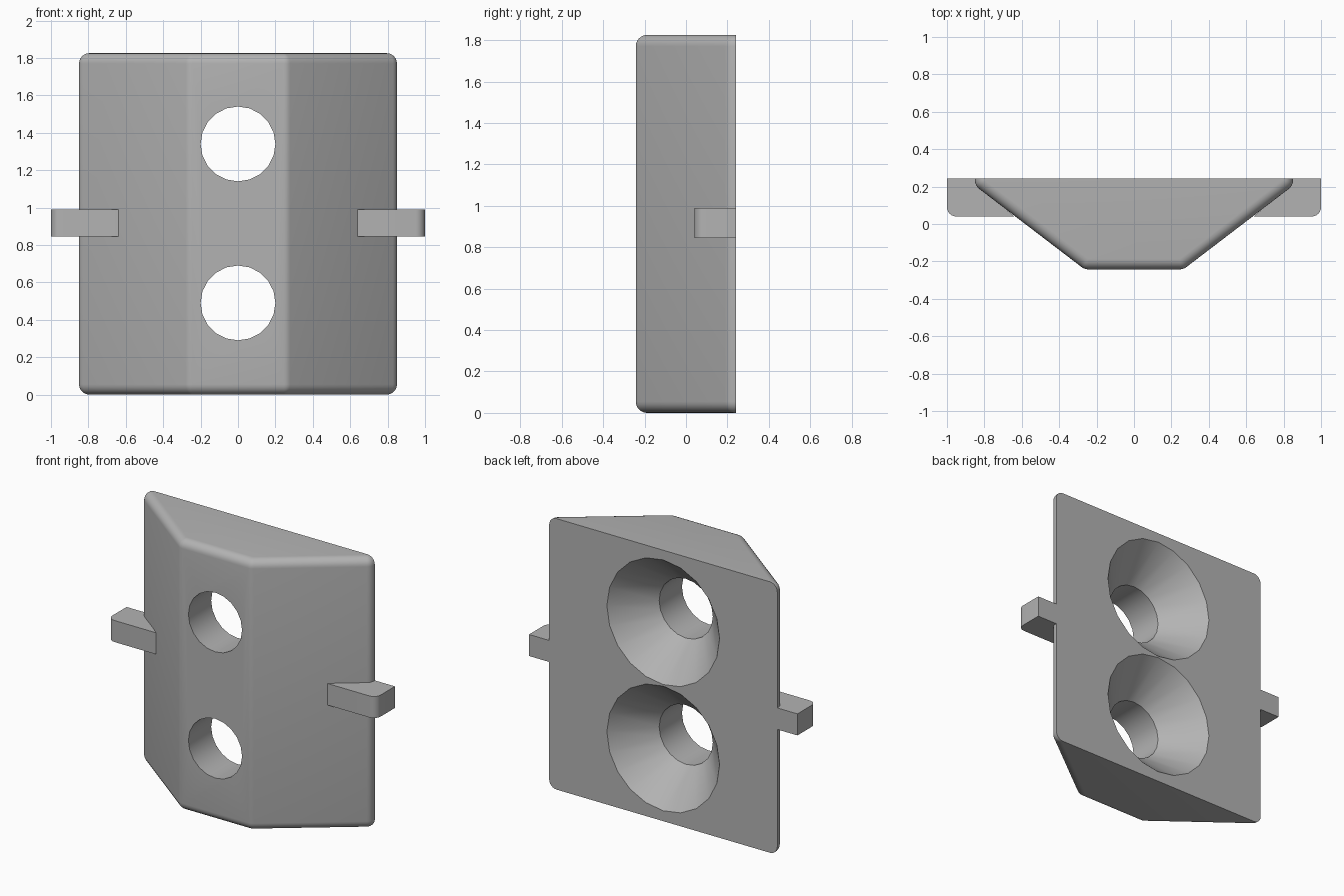
import bpy, bmesh, math
from mathutils import Vector

if "Cube" in bpy.data.objects:
    bpy.data.objects.remove(bpy.data.objects["Cube"])

HALF_W, HEIGHT, BACK = 0.85, 1.825, 0.2425
FRONT_X, SHOULDER_Y, R = 0.264, 0.205, 0.055
HOLE_Z = (0.49, 1.34)

grey = bpy.data.materials.new("plain grey")
grey.use_nodes = True
COLOUR = (0.45, 0.45, 0.45, 1)
grey.diffuse_color = COLOUR
grey.node_tree.nodes["Principled BSDF"].inputs["Base Color"].default_value = COLOUR


def finish(bm, name):
    bmesh.ops.recalc_face_normals(bm, faces=bm.faces)
    mesh = bpy.data.meshes.new(name)
    bm.to_mesh(mesh)
    bm.free()
    mesh.materials.append(grey)
    obj = bpy.data.objects.new(name, mesh)
    bpy.context.collection.objects.link(obj)
    return obj


def smooth(obj):
    bpy.ops.object.select_all(action="DESELECT")
    obj.select_set(True)
    bpy.context.view_layer.objects.active = obj
    bpy.ops.object.shade_smooth_by_angle(angle=math.radians(30))


def sweep(start, end, steps):
    return [start + (end - start) * i / steps for i in range(steps + 1)]


# Body: hull of rounded corners around a trapezoid, square at the back
slope = math.atan2(SHOULDER_Y + BACK, HALF_W - FRONT_X)
side_turn = math.pi / 2 - slope
front_centre = (FRONT_X - R * math.tan(slope / 2), -BACK + R)
side_centre = (HALF_W - R, SHOULDER_Y + R * math.tan(side_turn / 2))
corners = [(front_centre, sweep(-math.pi / 2, -side_turn, 3)),
           (side_centre, sweep(-side_turn, 0, 4)),
           ((HALF_W - R, BACK), [0])]
bm = bmesh.new()
for mirror in (-1, 1):
    for (cx, cy), turns in corners:
        for turn in turns:
            for tilt in sweep(0, math.pi / 2, 6):
                reach = R * math.cos(tilt)
                x = mirror * (cx + reach * math.cos(turn))
                y = min(cy + reach * math.sin(turn), BACK)
                rise = R - R * math.sin(tilt)
                bm.verts.new((x, y, rise))
                bm.verts.new((x, y, HEIGHT - rise))
bmesh.ops.remove_doubles(bm, verts=bm.verts, dist=0.0005)
hull = bmesh.ops.convex_hull(bm, input=bm.verts)
bmesh.ops.delete(bm, geom=list({v for v in hull["geom_interior"] + hull["geom_unused"]
                                if isinstance(v, bmesh.types.BMVert)}), context="VERTS")
bmesh.ops.dissolve_limit(bm, angle_limit=math.radians(0.5),
                         verts=bm.verts, edges=bm.edges)
body = finish(bm, "body")


# Cutters: a straight bore at the front that flares into a cone at the back
def bore_cutter(z, sides=20):
    bm = bmesh.new()
    flare = (0.42 - 0.2) / BACK
    rings = []
    for y, radius in ((-0.4, 0.2), (0, 0.2), (0.3, 0.2 + flare * 0.3)):
        rings.append([bm.verts.new((radius * math.cos(a), y, z + radius * math.sin(a)))
                      for a in (math.tau * i / sides for i in range(sides))])
    for a, b in zip(rings, rings[1:]):
        for i in range(sides):
            j = (i + 1) % sides
            bm.faces.new((a[i], a[j], b[j], b[i]))
    bm.faces.new(rings[0])
    bm.faces.new(rings[-1])
    cutter = finish(bm, "bore_cutter")
    cutter.hide_render = True
    return cutter


for z in HOLE_Z:
    cutter = bore_cutter(z)
    cut = body.modifiers.new("bore", "BOOLEAN")
    cut.operation, cut.solver, cut.object = "DIFFERENCE", "EXACT", cutter
    bpy.context.view_layer.objects.active = body
    bpy.ops.object.modifier_apply(modifier=cut.name)
    bpy.data.objects.remove(cutter)
smooth(body)


# Side tabs: extruded profile with a rounded outer front corner
def tab(side, name):
    r, front = 0.05, 0.04
    outline = [(0.8, 0.18), (0.64, front)]
    outline += [(1 - r + r * math.cos(a), front + r + r * math.sin(a))
                for a in sweep(-math.pi / 2, 0, 6)]
    outline += [(1, BACK), (HALF_W - 0.002, BACK)]
    bm = bmesh.new()
    face = bm.faces.new([bm.verts.new((side * x, y, 0.845)) for x, y in outline])
    top = bmesh.ops.extrude_face_region(bm, geom=[face])["geom"]
    bmesh.ops.translate(bm, vec=Vector((0, 0, 0.145)),
                        verts=[v for v in top if isinstance(v, bmesh.types.BMVert)])
    smooth(finish(bm, name))


tab(1, "left_tab")
tab(-1, "right_tab")
